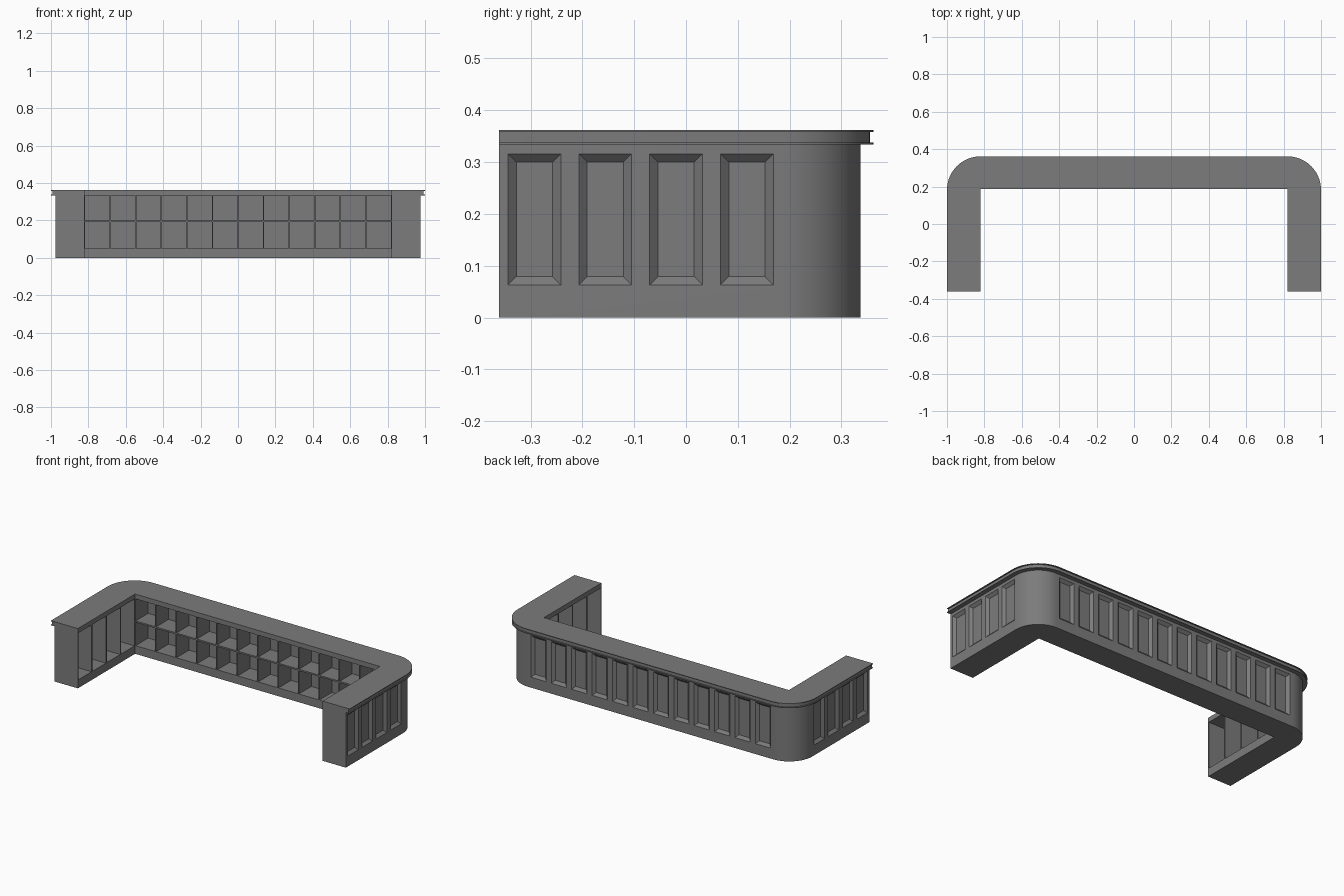
import bpy, bmesh
from math import sin, cos, pi
from mathutils import Vector

cube = bpy.data.objects.get("Cube")
if cube:
    bpy.data.objects.remove(cube, do_unlink=True)

IN_X, IN_Y = 0.82, 0.187      # inner edge of the U
CORNER_Y, RADIUS = 0.182, 0.155
FRONT = -0.361
PITCH = 0.1367
Z = Vector((0, 0, 1))

paint = bpy.data.materials.new("counter grey")
paint.use_nodes = True
colour = (0.2, 0.2, 0.2, 1)
paint.diffuse_color = colour
paint.node_tree.nodes["Principled BSDF"].inputs["Base Color"].default_value = colour


def make_object(name, bm):
    bmesh.ops.recalc_face_normals(bm, faces=bm.faces)
    mesh = bpy.data.meshes.new(name)
    bm.to_mesh(mesh)
    bm.free()
    mesh.materials.append(paint)
    obj = bpy.data.objects.new(name, mesh)
    bpy.context.collection.objects.link(obj)
    return obj


def u_outline(offset, steps=16):
    """U-shaped plan with two rounded back corners."""
    r = RADIUS + offset
    right = [(IN_X + r * cos(a), CORNER_Y + r * sin(a))
             for a in (pi / 2 * i / steps for i in range(steps + 1))]
    right.insert(0, (IN_X + r, FRONT))
    left = [(-x, y) for x, y in reversed(right)]
    return right + left + [(-IN_X, FRONT), (-IN_X, IN_Y), (IN_X, IN_Y), (IN_X, FRONT)]


def loft(name, levels):
    """Stack U outlines given as (offset, height)."""
    bm = bmesh.new()
    rings = [[bm.verts.new((x, y, z)) for x, y in u_outline(off)] for off, z in levels]
    for low, high in zip(rings, rings[1:]):
        for i in range(len(low)):
            j = (i + 1) % len(low)
            bm.faces.new((low[i], low[j], high[j], high[i]))
    bm.faces.new(rings[0])
    bm.faces.new(rings[-1])
    return make_object(name, bm)


def add_cutter(bm, base, normal, width, z0, z1, depth, taper):
    """Block sunk into a wall, narrowing with depth when tapered."""
    n = Vector(normal)
    side = n.cross(Z)
    over = 0.004
    rings = []
    for d in (over, -depth):
        grow = taper * d / depth
        hw, lo, hi = width / 2 + grow, z0 - grow, z1 + grow
        rings.append([bm.verts.new(Vector(base) + n * d + side * s * hw + Z * h)
                      for s, h in ((-1, lo), (1, lo), (1, hi), (-1, hi))])
    a, b = rings
    bm.faces.new(a)
    bm.faces.new(b)
    for i in range(4):
        j = (i + 1) % 4
        bm.faces.new((a[i], a[j], b[j], b[i]))


def carve(target, name, bm):
    cutter = make_object(name, bm)
    cutter.hide_render = True
    mod = target.modifiers.new(name, "BOOLEAN")
    mod.operation, mod.solver, mod.object = "DIFFERENCE", "EXACT", cutter
    bpy.context.view_layer.objects.active = target
    bpy.ops.object.modifier_apply(modifier=name)
    bpy.data.objects.remove(cutter, do_unlink=True)


body = loft("counter_body", [(0, 0), (0, 0.336)])
back_x = [(i - 5.5) * PITCH for i in range(12)]
arm_y = [FRONT + 0.0685 + i * PITCH for i in range(4)]

# Recessed panels around the outside
panels = bmesh.new()
panel = (0.102, 0.063, 0.316, 0.015, 0.016)
for x in back_x:
    add_cutter(panels, (x, CORNER_Y + RADIUS, 0), (0, 1, 0), *panel)
for s in (-1, 1):
    for y in arm_y:
        add_cutter(panels, (s * (IN_X + RADIUS), y, 0), (s, 0, 0), *panel)
carve(body, "panel_cutter", panels)

# Two rows of cubbies along the back, tall bays in the arms
cubbies = bmesh.new()
for x in back_x:
    for z0, z1 in ((0.05, 0.191), (0.2, 0.333)):
        add_cutter(cubbies, (x, IN_Y, 0), (0, -1, 0), 0.13, z0, z1, 0.12, 0)
for s in (-1, 1):
    for y in arm_y:
        add_cutter(cubbies, (s * IN_X, y, 0), (-s, 0, 0), 0.128, 0.05, 0.333, 0.12, 0)
carve(body, "cubby_cutter", cubbies)

# Worktop with a lip above and below a recessed band
top = loft("worktop", [(0.025, 0.334), (0.025, 0.338), (0.018, 0.338),
                       (0.018, 0.358), (0.025, 0.358), (0.025, 0.362)])

for obj in (body, top):
    bpy.ops.object.select_all(action="DESELECT")
    obj.select_set(True)
    bpy.context.view_layer.objects.active = obj
    bpy.ops.object.shade_smooth_by_angle(angle=pi / 6)
